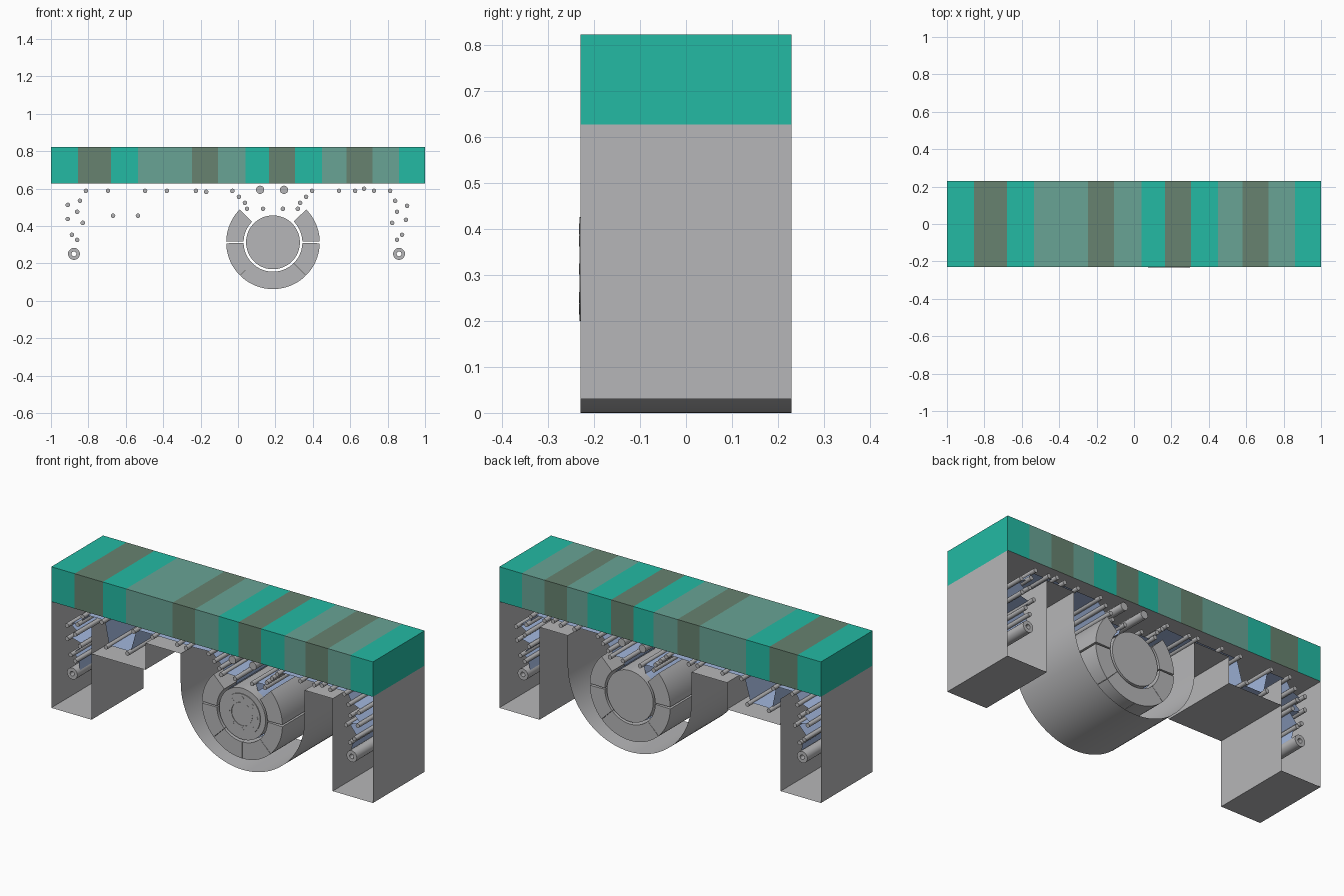
import bpy, bmesh
from math import sin, cos, pi, radians, atan2, hypot

cube = bpy.data.objects.get("Cube")
if cube:
    bpy.data.objects.remove(cube, do_unlink=True)


def material(name, rgb):
    m = bpy.data.materials.new(name)
    m.use_nodes = True
    col = (*rgb, 1)
    m.diffuse_color = col
    m.node_tree.nodes["Principled BSDF"].inputs["Base Color"].default_value = col
    return m


grey = material("machine grey", (.47, .47, .48))
teal = material("teal", (.017, .49, .37))
olive = material("olive green", (.135, .225, .16))
sage = material("sage green", (.14, .37, .30))
blue = material("cloth blue", (.36, .47, .72))

HALF = .23          # half depth of the machine
WHEEL = (.187, .313)


def finish(name, bm, mats, smooth=True):
    bmesh.ops.remove_doubles(bm, verts=bm.verts, dist=1e-5)
    mesh = bpy.data.meshes.new(name)
    bm.to_mesh(mesh)
    bm.free()
    for m in mats:
        mesh.materials.append(m)
    ob = bpy.data.objects.new(name, mesh)
    bpy.context.collection.objects.link(ob)
    if smooth:
        bpy.ops.object.select_all(action='DESELECT')
        ob.select_set(True)
        bpy.context.view_layer.objects.active = ob
        bpy.ops.object.shade_smooth_by_angle(angle=radians(30))
    return ob


def arc(c, r, a0, a1, n):
    """Points on an arc, angles in degrees, in the x-z plane."""
    angles = [radians(a0 + (a1 - a0) * i / n) for i in range(n + 1)]
    return [(c[0] + r * cos(a), c[1] + r * sin(a)) for a in angles]


def sheet(name, path, half, mat):
    """Thin sheet: an x-z path swept across the depth."""
    bm = bmesh.new()
    rows = [[bm.verts.new((x, y, z)) for y in (-half, half)] for x, z in path]
    for a, b in zip(rows, rows[1:]):
        bm.faces.new((a[0], b[0], b[1], a[1]))
    return finish(name, bm, [mat])


def cylinder(name, c, r, y0, y1, sides=16):
    bm = bmesh.new()
    ends = [[bm.verts.new((x, y, z)) for x, z in arc(c, r, 0, 360, sides)[:-1]]
            for y in (y0, y1)]
    for i in range(sides):
        j = (i + 1) % sides
        bm.faces.new((ends[0][i], ends[0][j], ends[1][j], ends[1][i]))
    for e in ends:
        bm.faces.new(e)
    bmesh.ops.recalc_face_normals(bm, faces=bm.faces)
    return finish(name, bm, [grey])


def arc_block(name, c, r0, r1, a0, a1, y0, y1, n):
    """Ring or ring segment with a rectangular section."""
    bm = bmesh.new()
    inner, outer = arc(c, r0, a0, a1, n), arc(c, r1, a0, a1, n)
    rows = [[bm.verts.new((p[0], y, p[1]))
             for p, y in ((i, y0), (o, y0), (o, y1), (i, y1))]
            for i, o in zip(inner, outer)]
    for a, b in zip(rows, rows[1:]):
        for k in range(4):
            m = (k + 1) % 4
            bm.faces.new((a[k], a[m], b[m], b[k]))
    if a1 - a0 < 360:
        bm.faces.new(rows[0])
        bm.faces.new(rows[-1])
    bmesh.ops.remove_doubles(bm, verts=bm.verts, dist=1e-5)
    bmesh.ops.recalc_face_normals(bm, faces=bm.faces)
    return finish(name, bm, [grey])


# Striped top beam with a grey underside
edges = [-1, -.855, -.68, -.535, -.245, -.107, .04, .165, .305, .45, .58, .72, .86, 1]
stripes = [1, 2, 1, 3, 2, 3, 1, 2, 1, 3, 2, 3, 1]
section = [(-HALF, .627), (HALF, .627), (HALF, .823), (-HALF, .823)]
bm = bmesh.new()
rings = [[bm.verts.new((x, y, z)) for y, z in section] for x in edges]
for a, b, colour in zip(rings, rings[1:], stripes):
    for k in range(4):
        m = (k + 1) % 4
        face = bm.faces.new((a[k], a[m], b[m], b[k]))
        face.material_index = colour if k else 0
for end in (rings[0], rings[-1]):
    bm.faces.new(end).material_index = 1
bmesh.ops.recalc_face_normals(bm, faces=bm.faces)
finish("top_beam", bm, [grey, teal, olive, sage], smooth=False)

# Sheet-metal casing: end trays, shallow trough, wheel well
DECK = .55
sheet("left_tray", [(-1, .627), (-1, .03), (-.75, .03), (-.75, DECK)], HALF, grey)
sheet("trough", [(-.75, .40), (-.415, .40), (-.415, DECK), (-.195, DECK)], HALF, grey)
sheet("wheel_well", [(-.195, DECK)] + arc((.19, .385), .385, 180, 360, 40)
      + [(.575, DECK)], HALF, grey)
sheet("right_deck", [(.575, DECK), (.75, DECK)], HALF, grey)
sheet("right_tray", [(.75, DECK), (.75, .03), (1, .03), (1, .627)], HALF, grey)

# Guide rollers, listed along the cloth
TOP = .588
left_run = [(-.86, .326), (-.888, .353), (-.83, .417), (-.91, .438), (-.86, .476),
            (-.91, .513), (-.845, .535), (-.813, TOP)]
deck_run = [(-.695, TOP), (-.668, .455), (-.535, .455), (-.497, TOP), (-.38, TOP),
            (-.225, TOP), (-.17, .583), (-.03, TOP)]
feed_run = [(.005, .556), (.037, .524), (.048, .492), (.134, .492)]
exit_run = [(.24, .492), (.32, .492), (.332, .524), (.364, .556), (.396, TOP)]
right_run = [(.54, TOP), (.626, TOP), (.674, .599), (.727, TOP), (.813, TOP),
             (.84, .535), (.904, .508), (.85, .476), (.898, .433), (.824, .417),
             (.877, .353), (.85, .326)]
before = left_run + deck_run + feed_run
after = exit_run + right_run
for p in before + after:
    cylinder("guide_roller", p, .012, -.22, .22, 14)
for x in (.118, .246):
    cylinder("press_roller", (x, .594), .022, -.22, .22, 20)

# Hollow winding spools at both ends
spools = [(-.877, .251), (.861, .251)]
for p in spools:
    arc_block("winding_spool", p, .013, .032, 0, 360, -.22, .22, 20)

# Cloth threaded over the rollers and round the drum
wrap = arc(WHEEL, .149, 118, 422, 48)
sheet("cloth", [(spools[0][0] + .03, spools[0][1])] + before + wrap + after
      + [(spools[1][0] - .03, spools[1][1])], .19, blue)

# Central drum with flange, hub cap and bolts
cylinder("drum", WHEEL, .144, -.228, HALF, 48)
arc_block("drum_flange", WHEEL, .065, .113, 0, 360, -.232, -.226, 48)
cylinder("hub_cap", WHEEL, .064, -.231, -.226, 32)
for i in range(8):
    a = i * pi / 4
    bolt = (WHEEL[0] + .087 * cos(a), WHEEL[1] + .087 * sin(a))
    cylinder("drum_bolt", bolt, .012, -.233, -.230, 12)

# Six heating segments round the drum, open at the top
for i in range(6):
    a0 = 135 + 45 * i
    lo = 1.2 if a0 in (180, 360) else .2
    hi = 1.2 if a0 + 45 in (180, 360) else .2
    arc_block("heater_segment", WHEEL, .157, .25, a0 + lo, a0 + 45 - hi,
              -HALF, HALF, 12)
